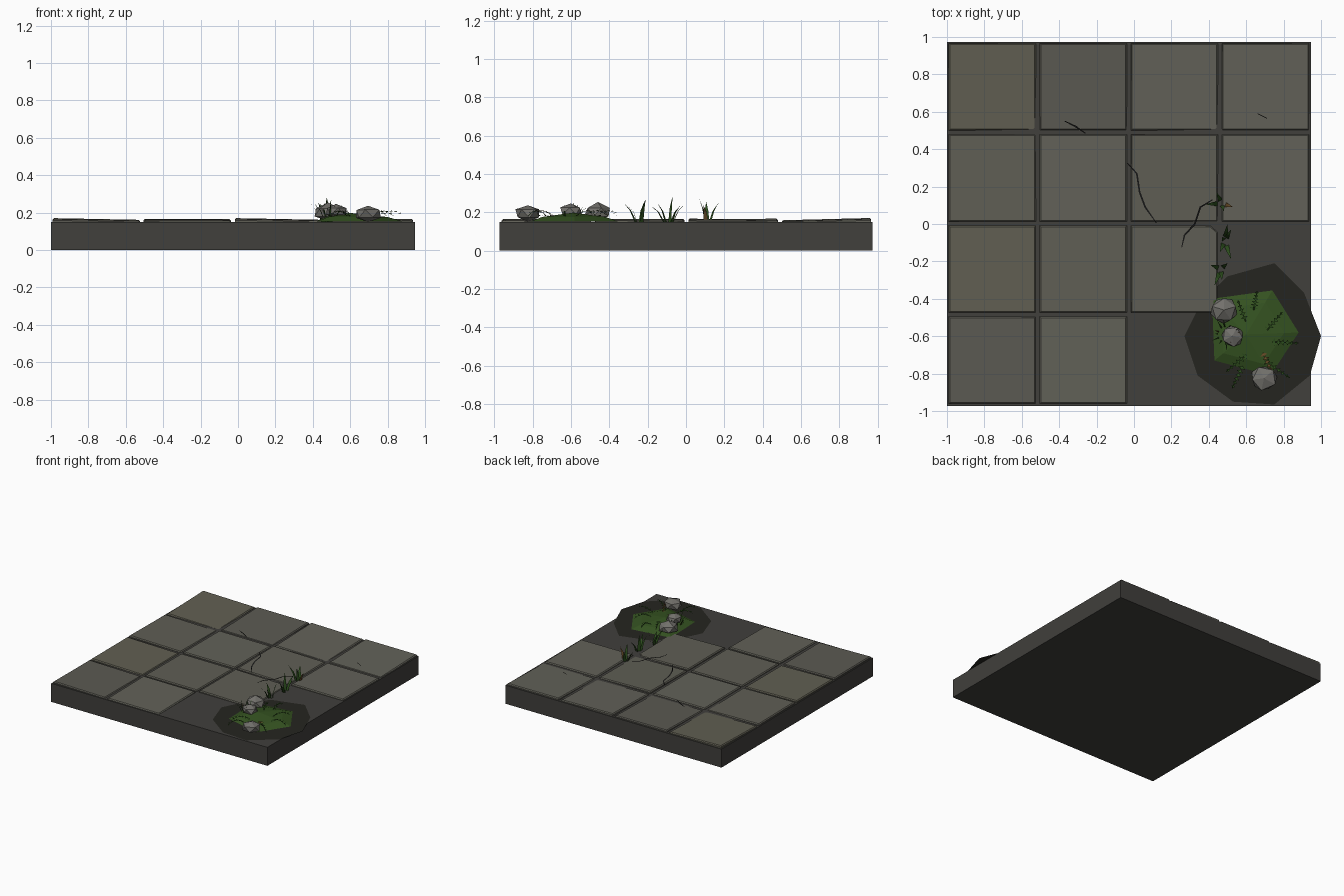
import bpy, bmesh, math, random
from mathutils import Vector, Matrix

if "Cube" in bpy.data.objects:
    bpy.data.objects.remove(bpy.data.objects["Cube"])

random.seed(4)


def mat(name, r, g, b):
    m = bpy.data.materials.new(name)
    m.diffuse_color = (r, g, b, 1)
    m.use_nodes = True
    m.node_tree.nodes["Principled BSDF"].inputs["Base Color"].default_value = m.diffuse_color
    return m


SLAB = mat("dark_mortar", 0.052, 0.050, 0.045)
TILES = [mat("tile_%d" % i, *c) for i, c in enumerate(
    [(0.115, 0.112, 0.09), (0.105, 0.102, 0.085), (0.122, 0.120, 0.098), (0.12, 0.115, 0.085)])]
SOIL = mat("soil", 0.018, 0.018, 0.014)
MOSS = mat("moss", 0.035, 0.085, 0.015)
LEAF = mat("leaf", 0.025, 0.075, 0.012)
DRY = mat("dry_leaf", 0.13, 0.07, 0.02)
ROCK = mat("rock", 0.17, 0.165, 0.15)
CRACK = mat("crack", 0.008, 0.008, 0.008)


def finish(name, bm, *mats):
    me = bpy.data.meshes.new(name)
    bm.to_mesh(me)
    bm.free()
    ob = bpy.data.objects.new(name, me)
    bpy.context.collection.objects.link(ob)
    for m in mats:
        me.materials.append(m)
    return ob


def prism(name, pts, z0, z1, m, bevel=0):
    bm = bmesh.new()
    f = bm.faces.new([bm.verts.new((x, y, z0)) for x, y in pts])
    if z1 > z0:
        up = bmesh.ops.extrude_face_region(bm, geom=[f])["geom"]
        bmesh.ops.translate(bm, vec=(0, 0, z1 - z0),
                            verts=[v for v in up if isinstance(v, bmesh.types.BMVert)])
        bmesh.ops.recalc_face_normals(bm, faces=bm.faces)
    if bevel:
        top = [e for e in bm.edges if all(v.co.z > z1 - 1e-5 for v in e.verts)]
        bmesh.ops.bevel(bm, geom=top, offset=bevel, segments=1, affect='EDGES')
    return finish(name, bm, m)


# Base slab
prism("base_slab", [(-1, -.972), (.945, -.972), (.945, .972), (-1, .972)], 0, 0.15, SLAB)

# Paving tiles, slightly tilted, three missing and one with a broken corner
for col in range(4):
    for row in range(4):
        if (col, row) in ((3, 1), (2, 0), (3, 0)):
            continue
        x0, y0 = -0.991 + col * 0.487, -0.961 + row * 0.487
        x1, y1 = x0 + 0.466, y0 + 0.466
        pts = [(x0, y0), (x1, y0), (x1, y1), (x0, y1)]
        if (col, row) == (2, 1):
            pts[2:3] = [(x1, y1 - 0.035), (x1 - 0.04, y1)]
        ob = prism("paving_tile", pts, 0.14, 0.16, random.choice(TILES), 0.007)
        tx = -0.009 if col % 2 == 0 else -0.002
        ty = random.uniform(-0.006, 0.008) if row < 3 else 0.012
        cx, cy = (x0 + x1) / 2, (y0 + y1) / 2
        for v in ob.data.vertices:
            v.co.z += tx * (v.co.x - cx) / 0.466 + ty * (v.co.y - cy) / 0.466

# Soil patch
prism("soil_patch", [(.75, -.21), (.91, -.37), (1.0, -.6), (.94, -.81), (.75, -.965), (.53, -.95),
                     (.34, -.81), (.27, -.6), (.36, -.42), (.5, -.28)], 0.1525, 0.1525, SOIL)

# Faceted moss mound
bm = bmesh.new()
rim = [(.417, -.40), (.74, -.355), (.88, -.58), (.73, -.81), (.43, -.73)]
ring = [bm.verts.new((x, y, 0.153)) for x, y in rim]
mid = [bm.verts.new((.6 + (x - .6) * .72, -.59 + (y + .59) * .72, 0.176)) for x, y in rim]
peak = bm.verts.new((.6, -.59, .198))
for i in range(5):
    j = (i + 1) % 5
    bm.faces.new((ring[i], ring[j], mid[j], mid[i]))
    bm.faces.new((mid[i], mid[j], peak))
bm.faces.new(ring[::-1])
finish("moss_mound", bm, MOSS)

# Faceted rocks
for x, y, z, r, rz in ((.48, -.46, .202, .08, .3), (.525, -.60, .207, .066, 1.1), (.695, -.825, .194, .077, 2.0)):
    bm = bmesh.new()
    bmesh.ops.create_icosphere(bm, subdivisions=1, radius=r)
    for v in bm.verts:
        v.co *= random.uniform(0.88, 1.06)
    bmesh.ops.transform(bm, verts=bm.verts, matrix=Matrix.Translation((x, y, z))
                        @ Matrix.Diagonal((1, .95, .62, 1)) @ Matrix.Rotation(rz, 4, 'Z'))
    finish("rock", bm, ROCK)


def blade(bm, base, tip, w, index=0):
    # three-sided tapering blade bending towards its tip
    a, b = Vector(base), Vector(tip)
    flat = Vector((b.x - a.x, b.y - a.y, 0))
    side = Vector((-flat.y, flat.x, 0)).normalized() * w
    m = a.lerp(b, 0.5) - flat * 0.1 + Vector((0, 0, .008))
    p = [bm.verts.new(v) for v in (a - side, a + side, m + side * .7, m - side * .7, b)]
    for f in (bm.faces.new(p[:4]), bm.faces.new((p[3], p[2], p[4]))):
        f.material_index = index


# Grass tufts between the tiles
tufts = [((.465, -.24), [(.43, -.33, .255), (.50, -.21, .272), (.41, -.22, .25), (.47, -.30, .235)]),
         ((.485, -.09), [(.52, -.19, .24), (.47, -.07, .285), (.50, .0, .25), (.46, -.15, .25), (.52, -.03, .235)]),
         ((.47, .11), [(.38, .105, .255), (.48, .07, .27), (.44, .17, .25), (.53, .09, .24)])]
for (x, y), tips in tufts:
    bm = bmesh.new()
    for i, t in enumerate(tips):
        blade(bm, (x + (t[0] - x) * .25, y + (t[1] - y) * .25, .148), t, .013, int(y > 0 and i == 3))
    finish("grass_tuft", bm, LEAF, DRY)

# Fern fronds on the moss: arching stem with paired leaflets
fronds = [((.60, -.53), 110, .13, 0), ((.71, -.57), 50, .13, 0), ((.74, -.63), -3, .14, 0),
          ((.70, -.73), -35, .16, 0), ((.69, -.69), -65, .13, 1), ((.60, -.70), -140, .14, 0),
          ((.58, -.76), -115, .13, 0), ((.64, -.46), 80, .1, 0)]
for (x, y), deg, length, dry in fronds:
    bm = bmesh.new()
    d = Vector((math.cos(math.radians(deg)), math.sin(math.radians(deg)), 0))
    s = Vector((-d.y, d.x, 0))

    def stem(t):
        return Vector((x, y, .182 + .10 * t * (1 - t))) + d * length * t

    for i in range(6):
        a, b = stem(i / 6), stem((i + 1) / 6)
        bm.faces.new([bm.verts.new(v) for v in (a - s * .003, a + s * .003, b + s * .003, b - s * .003)])
        for k in (-1, 1):
            tip = a + s * k * .022 * (1 - i / 9) + d * .012 + Vector((0, 0, .004))
            bm.faces.new([bm.verts.new(v) for v in (a, a + d * .016, tip)])
    finish("fern_frond", bm, DRY if dry else LEAF)

# Sprouting sprig around the middle rock
bm = bmesh.new()
for i in range(12):
    a = i * math.tau / 12 + random.uniform(-.2, .2)
    r = random.uniform(.05, .10)
    blade(bm, (.49 + .04 * math.cos(a), -.59 + .04 * math.sin(a), .18),
          (.49 + r * math.cos(a), -.59 + r * math.sin(a), random.uniform(.22, .262)), .004, int(i % 5 == 0))
finish("sprig", bm, LEAF, DRY)

# Cracks in the tiles: thin tapering strips
cracks = [[(-.035, .325), (.015, .27), (.03, .17), (.06, .09), (.12, .005)],
          [(.42, .13), (.355, .09), (.325, 0), (.27, -.06), (.255, -.125)],
          [(-.37, .55), (-.31, .52), (-.26, .485)],
          [(.66, .59), (.71, .565)]]
for path in cracks:
    bm = bmesh.new()
    rows = []
    for i, (x, y) in enumerate(path):
        w = 0.002 if i in (0, len(path) - 1) else 0.0045
        a, b = Vector(path[max(i - 1, 0)]), Vector(path[min(i + 1, len(path) - 1)])
        n = (b - a).normalized() * w
        rows.append([bm.verts.new((x + k * n.y, y - k * n.x, .1655)) for k in (1, -1)])
    for p, q in zip(rows, rows[1:]):
        bm.faces.new((p[0], q[0], q[1], p[1]))
    finish("crack", bm, CRACK)
